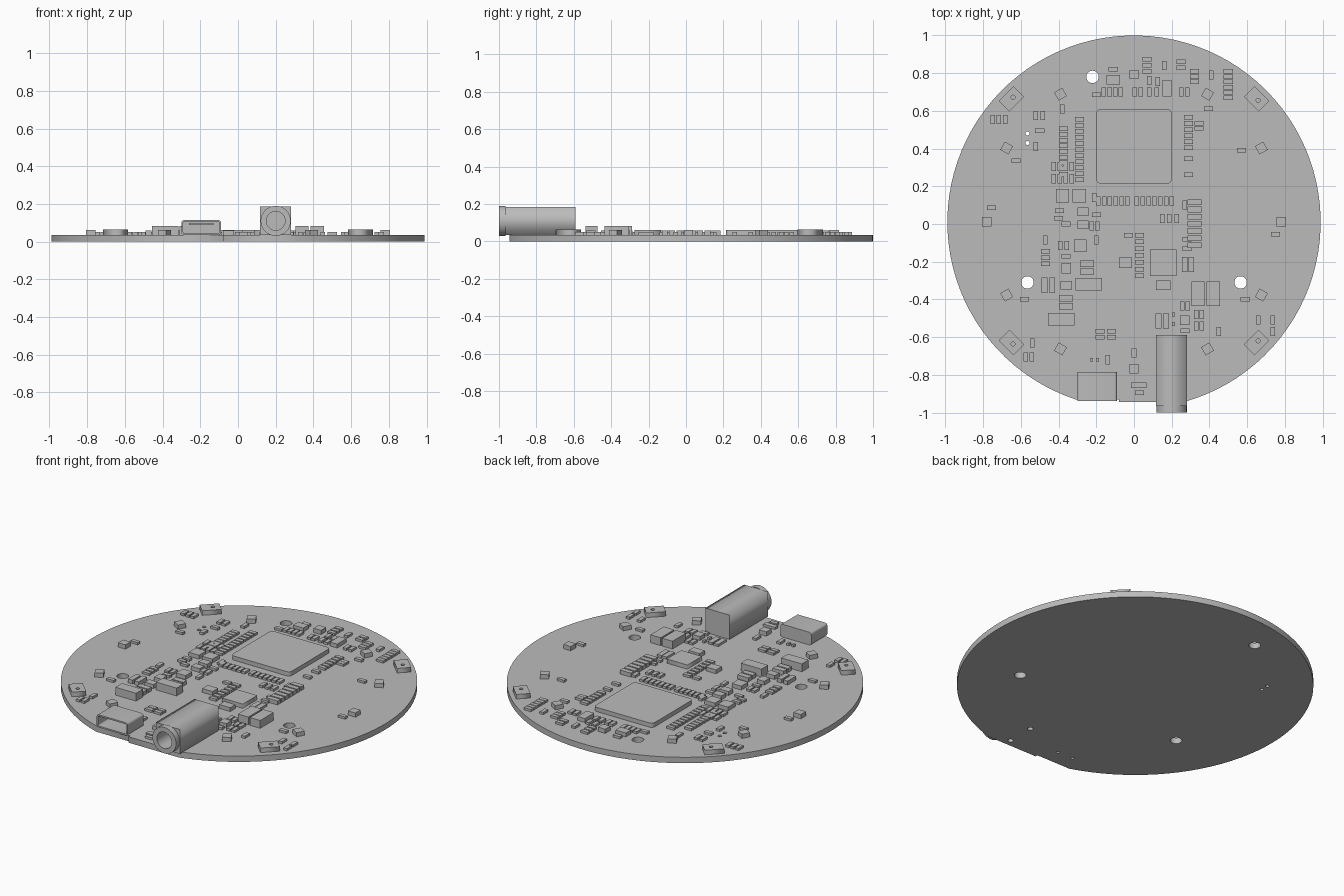
import bpy, bmesh
from math import sin, cos, pi, radians, asin
from mathutils import Matrix, Vector

cube = bpy.data.objects.get("Cube")
if cube:
    bpy.data.objects.remove(cube, do_unlink=True)

grey = bpy.data.materials.new("plain_grey")
grey.use_nodes = True
colour = (0.5, 0.5, 0.5, 1)
grey.diffuse_color = colour
grey.node_tree.nodes["Principled BSDF"].inputs["Base Color"].default_value = colour

TOP = 0.036          # upper face of the board


def add_object(name, bm):
    mesh = bpy.data.meshes.new(name)
    bm.to_mesh(mesh)
    bm.free()
    mesh.materials.append(grey)
    obj = bpy.data.objects.new(name, mesh)
    bpy.context.collection.objects.link(obj)
    return obj


def circle(x, y, r, n=24):
    return [(x + r * cos(2 * pi * i / n), y + r * sin(2 * pi * i / n)) for i in range(n)]


def rectangle(x, y, w, d, r=0.0):
    """Rectangle outline, with rounded corners when r is given."""
    points = []
    for k, (sx, sy) in enumerate([(1, 1), (-1, 1), (-1, -1), (1, -1)]):
        cx, cy = x + sx * (w / 2 - r), y + sy * (d / 2 - r)
        for step in range(5 if r else 1):
            a = pi / 2 * (k + step / 4)
            points.append((cx + r * cos(a), cy + r * sin(a)))
    return points


def plate(name, loops, low, high, matrix=Matrix()):
    """Extrude an outline (first loop) with holes (other loops)."""
    curve = bpy.data.curves.new(name, "CURVE")
    curve.dimensions = "2D"
    curve.fill_mode = "BOTH"
    curve.extrude = (high - low) / 2
    for loop in loops:
        spline = curve.splines.new("POLY")
        spline.points.add(len(loop) - 1)
        for point, (x, y) in zip(spline.points, loop):
            point.co = (x, y, 0, 1)
        spline.use_cyclic_u = True
    temp = bpy.data.objects.new(name + "_outline", curve)
    bpy.context.collection.objects.link(temp)
    bpy.context.view_layer.update()
    mesh = bpy.data.meshes.new_from_object(temp.evaluated_get(bpy.context.evaluated_depsgraph_get()))
    bm = bmesh.new()
    bm.from_mesh(mesh)
    bpy.data.objects.remove(temp, do_unlink=True)
    bpy.data.curves.remove(curve)
    bpy.data.meshes.remove(mesh)
    bmesh.ops.remove_doubles(bm, verts=bm.verts, dist=1e-5)
    bmesh.ops.translate(bm, verts=bm.verts, vec=(0, 0, (low + high) / 2))
    bmesh.ops.transform(bm, verts=bm.verts, matrix=matrix)
    bmesh.ops.recalc_face_normals(bm, faces=bm.faces)
    return add_object(name, bm)


def box(bm, x, y, w, d, low, high, angle=0.0):
    matrix = (Matrix.Translation((x, y, (low + high) / 2)) @ Matrix.Rotation(angle, 4, "Z")
              @ Matrix.Diagonal((w, d, high - low, 1)))
    bmesh.ops.create_cube(bm, size=1, matrix=matrix)


# Board: a disc with a trimmed front edge and drilled holes
R, CY = 0.99, 0.01
start, end = asin(-0.955 / R), pi - asin(-0.94 / R)
outline = [(R * cos(start + (end - start) * i / 90), CY + R * sin(start + (end - start) * i / 90))
           for i in range(91)]
outline += [(-0.08, -0.93), (-0.08, -0.945)]
holes = [circle(x, y, 0.033) for x, y in [(-0.22, 0.78), (-0.565, -0.31), (0.565, -0.31)]]
holes += [circle(-0.565, y, 0.011, 12) for y in (0.43, 0.48)]
holes += [circle(x, -0.83, 0.01, 12) for x in (-0.25, -0.145)]
holes += [circle(0.14, y, 0.016, 12) for y in (-0.73, -0.9)]
plate("board", [outline] + holes, 0, TOP)

# Main processor and secondary chip
plate("main_processor", [rectangle(0, 0.412, 0.4, 0.395, 0.022)], TOP, 0.062)
plate("secondary_chip", [rectangle(0.155, -0.205, 0.14, 0.14)], TOP, 0.062)

# Four ported microphones on the diagonals, long side tangential
for name, sx, sy in [("back_left", 1, 1), ("back_right", -1, 1),
                     ("front_left", 1, -1), ("front_right", -1, -1)]:
    place = Matrix.Translation((0.65 * sx, 0.018 + 0.646 * sy, 0)) @ Matrix.Rotation(-sx * sy * pi / 4, 4, "Z")
    plate(name + "_microphone", [rectangle(0, 0, 0.11, 0.08), circle(0.012, 0, 0.011, 12)], TOP, 0.064, place)

# Ring of twelve lamps
bm = bmesh.new()
for k in range(12):
    a = radians(30 * k)
    box(bm, 0.78 * cos(a), 0.013 + 0.78 * sin(a), 0.05, 0.05, TOP, 0.062, a)
add_object("lamp_ring", bm)

# Small parts, placed in hundredths of a unit
FLAT, UPRIGHT, WIDE, TALL = (4.8, 2.4), (2.4, 4.8), (7.5, 3.4), (3, 8)
small = bmesh.new()
medium = bmesh.new()
large = bmesh.new()


def row(size, x, y, n=1, dx=0.0, dy=0.0, bm=small, high=0.05):
    for i in range(n):
        box(bm, (x + i * dx) / 100, (y + i * dy) / 100, size[0] / 100, size[1] / 100, TOP, high)


def block(x, y, w, d):
    row((w, d), x, y, bm=medium, high=0.06)


def tall_block(x, y, w, d):
    row((w, d), x, y, bm=large, high=0.084)


# Columns and rows around the main processor
row(FLAT, -29, 55.5, n=11, dy=-3.2)
row(FLAT, -37.5, 50.5, n=9, dy=-3)
row(UPRIGHT, -42.5, 30.5, n=4, dx=3.2)
row(UPRIGHT, -42.5, 24, n=4, dx=3.2)
row(UPRIGHT, -19, 12.3, n=6, dx=3.1)
row(UPRIGHT, 1.5, 12.3, n=7, dx=3.1)
row(FLAT, 29, 56.5, n=6, dy=-3.2)
row(FLAT, 34.5, 53.5, n=2, dy=-2.6)
row(UPRIGHT, -16, 70, n=4, dx=3)
row(UPRIGHT, 0.5, 70, n=2, dx=3)
row(UPRIGHT, 8, 70, n=2, dx=4)
row(UPRIGHT, 25, 70, n=2, dx=3.3)

# Back edge
row(FLAT, 7, 87.5, n=3, dy=-3.2)
row(FLAT, 25, 86, n=2, dy=-3.2)
row(FLAT, 32, 81, n=3, dy=-2.8)
row(FLAT, 50, 81, n=6, dy=-2.8)
for x, y in [(16, 84), (41, 79), (8, 76), (12.5, 75.5), (-38, 61)]:
    row(UPRIGHT, x, y)
for x, y in [(-11, 82), (-20, 68.5), (39.5, 61), (57, 39), (29, 34.5), (29, 26)]:
    row(FLAT, x, y)
block(-11, 76.5, 7, 5)
block(17.5, 72, 5, 9)

# Right rim
row(UPRIGHT, -75, 55.5, n=3, dx=3.3)
row(UPRIGHT, -52, 57.5, n=2, dx=3.5)
row(UPRIGHT, -52, 41)
row(UPRIGHT, -57.5, -70.5, n=2, dx=3.2)
row(UPRIGHT, -54, -63)
for x, y in [(-50, 49.5), (-62.5, 33.5), (-75.5, 8.5), (-58, -40)]:
    row(FLAT, x, y)

# Left rim
row(FLAT, 75, -5.5)
row(FLAT, 59, -40)
row(UPRIGHT, 66, -51)
row(UPRIGHT, 73.5, -51, n=2, dy=-6)
row(UPRIGHT, 45, -57)

# Power section on the right half
block(-38, 15, 7, 7)
block(-29, 15, 7, 7)
block(-27, 6.5, 6, 4.5)
block(-27, -0.5, 6, 4.5)
block(-28.5, -11.5, 6.5, 6.5)
block(-36, -23.5, 5, 5.5)
block(-36, -32.5, 6, 4.5)
row(WIDE, -25, -21, n=2, dy=-4.2, bm=medium, high=0.06)
row(WIDE, -36, -39.5, n=2, dy=-4.2, bm=medium, high=0.06)
row(TALL, -47.5, -32.5, n=2, dx=4.2, bm=medium, high=0.06)
tall_block(-24, -32, 14, 6.5)
tall_block(-38.5, -50.5, 14, 6.5)
row(FLAT, -47, -14.5, n=3, dy=-3.3)
row(UPRIGHT, -39, -11.5, n=2, dx=3.3)
row(UPRIGHT, -20, -8.5)
row(UPRIGHT, -19.5, -1, n=2, dx=-3)
row(UPRIGHT, -47, -8.5)
row(UPRIGHT, -21, 14)
for x, y in [(-39.5, 7), (-36, 0), (-36, -17), (-40, 3), (-20, 5)]:
    row(FLAT, x, y)
row(FLAT, -18, -57, n=2, dx=6)
row(FLAT, -18, -60, n=2, dx=6)

# Centre and audio section on the left half
row(FLAT, -3, -6, n=2, dx=6)
row(FLAT, 2.8, -9.5, n=6, dy=-3.6)
row(UPRIGHT, 15, 3, n=3, dx=3.8)
row(UPRIGHT, 27, 10)
row((7.5, 3), 32, 11.5, n=7, dy=-3.8, bm=medium, high=0.06)
row(FLAT, 28, -8, n=2, dy=-5)
row(TALL, 27, -21.5, n=2, dx=3.4)
block(-4.5, -20.5, 7, 5.5)
block(15.5, -32.5, 7.5, 5)
tall_block(34, -37, 7, 13)
tall_block(42, -37, 7, 13)
row(TALL, 13, -51.5, n=2, dx=4)
row((1.5, 2.2), 21, -48, n=2, dy=-5)
row(UPRIGHT, 25.5, -43.5, n=2, dx=3)
block(27, -51, 5, 5)
row(FLAT, 27, -56.5)
for y in (-48, -54):
    row(UPRIGHT, 33, y, n=2, dx=3)

# Front edge between the connectors
row(UPRIGHT, 0, -68.5)
row((8, 3), 2.5, -85.5)
row(FLAT, 3, -89.5)
row((1.5, 2), -22.5, -72, n=2, dx=3.2)
row(UPRIGHT, -14, -72)

add_object("small_chips", small)
add_object("medium_parts", medium)
add_object("tall_parts", large)

# Outlines drawn in x and z, extruded along y
UPTURN = Matrix(((1, 0, 0, 0), (0, 0, 1, 0), (0, 1, 0, 0), (0, 0, 0, 1)))

# Data socket: hollow shell, back wall and tongue
shell = rectangle(-0.195, 0.075, 0.21, 0.078, 0.014)
cavity = rectangle(-0.195, 0.075, 0.192, 0.06, 0.008)
plate("data_socket_shell", [shell, cavity], -0.94, -0.82, UPTURN)
plate("data_socket_back", [shell], -0.82, -0.785, UPTURN)
bm = bmesh.new()
box(bm, -0.195, -0.86, 0.13, 0.1, 0.088, 0.098)
add_object("data_socket_tongue", bm)

# Audio jack: square body with a round bore and a round collar
body = rectangle(0.2, 0.11, 0.164, 0.15)
plate("jack_front_body", [body, circle(0.2, 0.11, 0.05, 32)], -0.965, -0.8, UPTURN)
plate("jack_back_body", [body], -0.8, -0.59, UPTURN)
plate("jack_collar", [circle(0.2, 0.11, 0.08, 32), circle(0.2, 0.11, 0.05, 32)], -1, -0.965, UPTURN)
